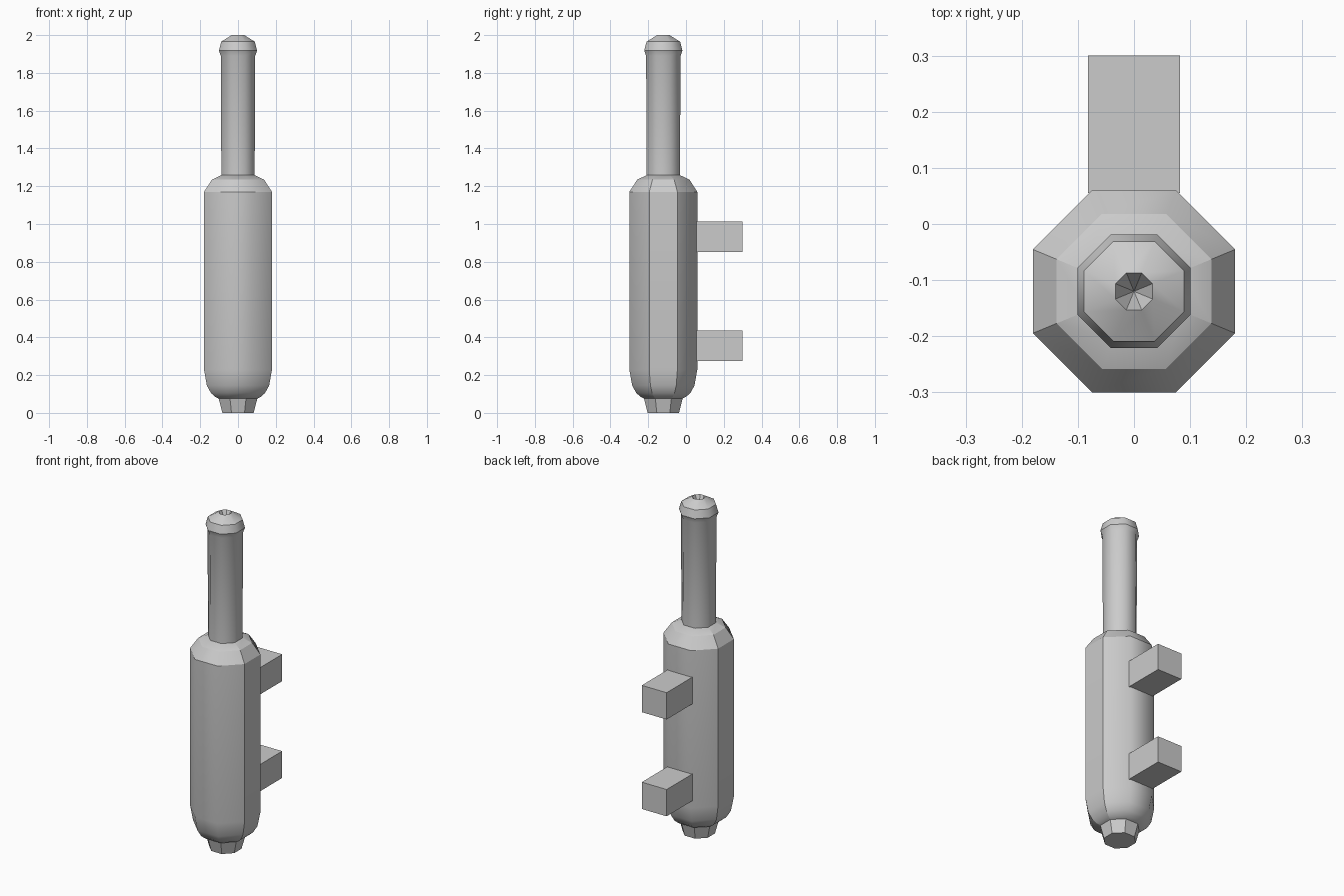
import bpy, bmesh, math

if "Cube" in bpy.data.objects:
    bpy.data.objects.remove(bpy.data.objects["Cube"])

SIDES = 8
AXIS_Y = -0.12


def lathe(name, profile, sharp_sides=(), tip=None):
    """Octagonal turned part; profile is (flat half-width, z) from bottom to top.
    sharp_sides lists the lengthwise corner numbers that stay hard."""
    bm = bmesh.new()
    rings = []
    for half, z in profile:
        r = half / math.cos(math.pi / SIDES)
        ring = []
        for i in range(SIDES):
            a = 2 * math.pi * (i + 0.5) / SIDES
            ring.append(bm.verts.new((r * math.cos(a), AXIS_Y + r * math.sin(a), z)))
        rings.append(ring)
    for low, high in zip(rings, rings[1:]):
        for i in range(SIDES):
            j = (i + 1) % SIDES
            bm.faces.new((low[i], low[j], high[j], high[i]))
    bm.faces.new(rings[0][::-1])
    if tip is None:
        bm.faces.new(rings[-1])
    else:
        point = bm.verts.new((0, AXIS_Y, tip))
        for i in range(SIDES):
            bm.faces.new((rings[-1][i], rings[-1][(i + 1) % SIDES], point))
    bm.normal_update()
    lengthwise = set()
    for low, high in zip(rings, rings[1:]):
        for i in range(SIDES):
            e = bm.edges.get((low[i], high[i]))
            e.smooth = i not in sharp_sides
            lengthwise.add(e)
    for f in bm.faces:
        f.smooth = True
    for e in bm.edges:
        if e not in lengthwise and e.calc_face_angle(0) > math.radians(28):
            e.smooth = False
    mesh = bpy.data.meshes.new(name)
    bm.to_mesh(mesh)
    bm.free()
    obj = bpy.data.objects.new(name, mesh)
    bpy.context.collection.objects.link(obj)
    return obj


def box(name, lo, hi):
    centre = [(a + b) / 2 for a, b in zip(lo, hi)]
    bpy.ops.mesh.primitive_cube_add(size=1, location=centre)
    obj = bpy.context.object
    obj.name = name
    obj.scale = [b - a for a, b in zip(lo, hi)]
    return obj


# Main casing: rounded bottom, bevelled shoulder, hard left and right panels
lathe("casing", [(0.09, 0.07), (0.12, 0.085), (0.143, 0.105), (0.165, 0.145),
                 (0.18, 0.23), (0.18, 1.17), (0.138, 1.235), (0.085, 1.26)],
      sharp_sides=(0, 3, 4, 7))

# Tapered foot below the casing, hard on every corner
lathe("foot", [(0.083, 0.0), (0.102, 0.075)], sharp_sides=range(SIDES))

# Barrel with a swollen muzzle and a conical bore
lathe("barrel", [(0.088, 1.24), (0.091, 1.89), (0.101, 1.918), (0.089, 1.965),
                 (0.033, 2.0)], tip=1.93)

# Two mounting blocks behind the casing
for label, z in (("lower", 0.275), ("upper", 0.853)):
    box(label + "_mount", (-0.082, 0.055, z), (0.082, 0.30, z + 0.16))
